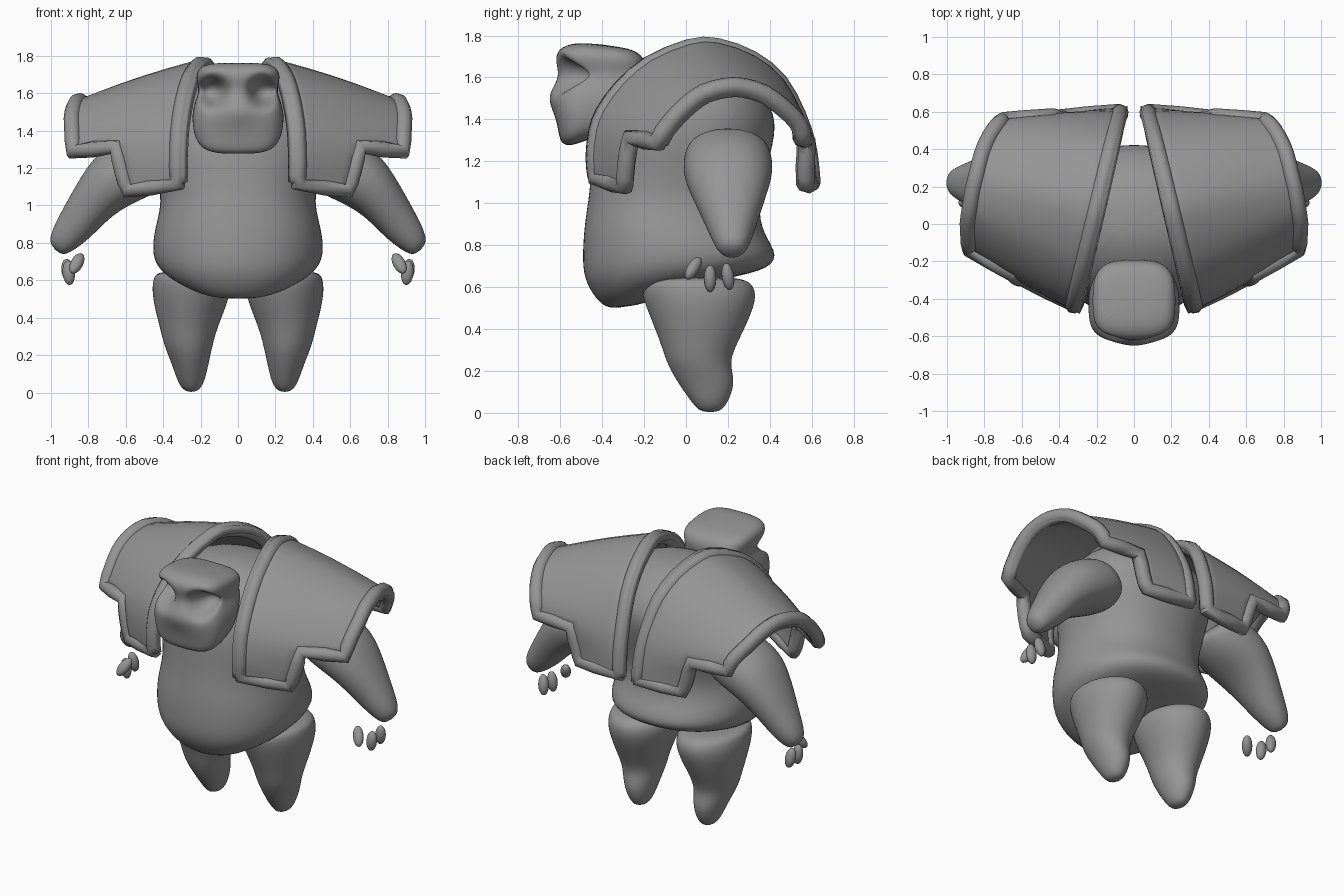
import bpy, bmesh
from math import cos, sin, pi, exp
from mathutils import Vector

cube = bpy.data.objects.get("Cube")
if cube:
    bpy.data.objects.remove(cube, do_unlink=True)

GREY = (0.3, 0.3, 0.3, 1)
grey = bpy.data.materials.new("plain_grey")
grey.use_nodes = True
grey.diffuse_color = GREY
grey.node_tree.nodes["Principled BSDF"].inputs["Base Color"].default_value = GREY


def activate(obj):
    bpy.ops.object.select_all(action='DESELECT')
    obj.select_set(True)
    bpy.context.view_layer.objects.active = obj


def finish(obj, mirror=False):
    obj.data.materials.clear()
    obj.data.materials.append(grey)
    activate(obj)
    bpy.ops.object.shade_smooth_by_angle(angle=pi / 3)
    if mirror:
        obj.modifiers.new("mirror", 'MIRROR').use_mirror_merge = False


def mesh_object(name, bm):
    bmesh.ops.recalc_face_normals(bm, faces=bm.faces)
    mesh = bpy.data.meshes.new(name)
    bm.to_mesh(mesh)
    bm.free()
    obj = bpy.data.objects.new(name, mesh)
    bpy.context.collection.objects.link(obj)
    return obj


def loft(name, rings, square=1.0, segments=20):
    """Skin rings given as (centre, axis a, axis b); square < 1 boxes them."""
    bm = bmesh.new()
    rows = []
    for c, a, b in rings:
        row = []
        for i in range(segments):
            t = 2 * pi * i / segments
            p, q = cos(t), sin(t)
            p = abs(p) ** square * (1 if p > 0 else -1)
            q = abs(q) ** square * (1 if q > 0 else -1)
            row.append(bm.verts.new(Vector(c) + Vector(a) * p + Vector(b) * q))
        rows.append(row)
    for r, s in zip(rows, rows[1:]):
        for i in range(segments):
            j = (i + 1) % segments
            bm.faces.new((r[i], r[j], s[j], s[i]))
    bm.faces.new(rows[0])
    bm.faces.new(rows[-1])
    obj = mesh_object(name, bm)
    obj.modifiers.new("smooth", 'SUBSURF').levels = 2
    activate(obj)
    bpy.ops.object.modifier_apply(modifier="smooth")
    return obj


def slab(x, rx, front, back, zf, zb):
    """Ring running from front to back, possibly tilted."""
    return ((x, (front + back) / 2, (zf + zb) / 2), (rx, 0, 0),
            (0, (back - front) / 2, (zb - zf) / 2))


# Torso: sagging belly, waist, broad back
finish(loft("torso", [slab(0, *r) for r in (
    (.15, -.36, -.12, .485, .54), (.32, -.43, .14, .535, .635),
    (.435, -.495, .38, .64, .675), (.468, -.5, .455, .76, .745),
    (.45, -.49, .37, .9, .86), (.41, -.465, .35, 1.05, .98),
    (.44, -.455, .385, 1.2, 1.15), (.47, -.44, .435, 1.35, 1.33),
    (.46, -.37, .425, 1.5, 1.45), (.36, -.21, .31, 1.63, 1.6),
    (.15, -.05, .15, 1.685, 1.675))], .9))

# Head: blocky skull with two sunken eye sockets and a snout swelling
head = loft("head", [slab(0, *r) for r in (
    (.13, -.55, -.40, 1.268, 1.33), (.205, -.60, -.35, 1.285, 1.36),
    (.238, -.61, -.3, 1.35, 1.42), (.248, -.63, -.25, 1.45, 1.5),
    (.235, -.635, -.21, 1.53, 1.56), (.205, -.60, -.19, 1.61, 1.62),
    (.228, -.63, -.19, 1.69, 1.67), (.215, -.60, -.22, 1.75, 1.72),
    (.14, -.5, -.3, 1.77, 1.745))], .62, 28)
for v in head.data.vertices:
    if v.co.y < -.4:
        dx, dz = abs(v.co.x) - .135, v.co.z - 1.61
        v.co.y += .14 * exp(-((dx / .07) ** 2 + (dz / .072) ** 2) ** 1.5)
        v.co.y -= .02 * exp(-(v.co.x / .1) ** 2 - ((v.co.z - 1.5) / .07) ** 2)
finish(head)

# Arms: tapered, slanting outwards
finish(loft("arms", [((x, y, z), (.71 * r, 0, .70 * r), (0, ry, 0))
                     for x, y, z, r, ry in (
    (.42, .2, 1.265, .12, .15), (.46, .2, 1.25, .165, .2),
    (.55, .2, 1.2, .182, .215), (.655, .2, 1.14, .168, .215),
    (.76, .205, 1.045, .13, .18), (.865, .215, .9, .108, .12),
    (.945, .22, .805, .078, .085), (.978, .22, .762, .045, .045))], .92), True)

# Legs: heavy thighs tapering to a pointed foot
finish(loft("legs", [slab(x, rx, f, b, z, z) for x, rx, f, b, z in (
    (.25, .03, .07, .16, .002), (.25, .07, .03, .2, .045),
    (.255, .098, -.045, .24, .15), (.265, .128, -.095, .205, .24),
    (.265, .153, -.125, .25, .34), (.255, .195, -.175, .31, .46),
    (.25, .213, -.21, .34, .55), (.25, .205, -.22, .325, .615),
    (.27, .16, -.17, .26, .65))]), True)

# Fingers: loose pebbles below each wrist
for i, (spot, tilt) in enumerate((((.862, .035, .69), (.5, -.5)),
                                  ((.905, .115, .64), (0, .1)),
                                  ((.91, .2, .65), (-.15, .15)))):
    bpy.ops.mesh.primitive_uv_sphere_add(segments=14, ring_count=8)
    finger = bpy.context.object
    finger.name = f"fingers_{i + 1}"
    finger.scale = (.034, .03, .066)
    finger.rotation_euler = (-tilt[0], tilt[1], 0)
    finger.location = spot
    bpy.ops.object.transform_apply(location=True, rotation=True, scale=True)
    finish(finger, True)

# Shoulder armour: arched shell between an inner and an outer edge
INNER = ((-.47, 1.12), (-.48, 1.22), (-.465, 1.35), (-.43, 1.45), (-.34, 1.575),
         (-.2, 1.695), (0, 1.78), (.14, 1.785), (.32, 1.72), (.46, 1.605),
         (.55, 1.44), (.60, 1.3), (.622, 1.18), (.63, 1.09))
OUTER = ((.89, -.125, 1.04), (.9, -.13, 1.15), (.91, -.125, 1.29),
         (.915, -.06, 1.39), (.92, .02, 1.47), (.91, .1, 1.525), (.895, .2, 1.55),
         (.875, .28, 1.55), (.85, .38, 1.52), (.81, .47, 1.455), (.76, .54, 1.385),
         (.73, .56, 1.31), (.72, .53, 1.18), (.72, .52, 1.09))
LAST = len(INNER) - 1
FRONT, BACK = 2, LAST - 2   # rows where the hanging panels begin
HUB = Vector((0, .08, 1.15))


def edge_points(row):
    row = min(max(row, 0), LAST)
    y, z = INNER[row]
    return Vector((.18 - .23 * y, y, z)), Vector(OUTER[row])


def spline_mix(a, b, c, d, t):
    return b + (c - a) * t / 2 + (2 * a - 5 * b + 4 * c - d) * t * t / 2 \
        + (3 * b - a - 3 * c + d) * t ** 3 / 2


def shell(u, row, push=0.0):
    k = int(row)
    stations = [edge_points(k + i) for i in (-1, 0, 1, 2)]
    inner, outer = (spline_mix(*side, row - k) for side in zip(*stations))
    p = inner.lerp(outer, u)
    out = p - HUB
    out.x = 0
    return p + out.normalized() * (push + .015 * sin(pi * u))


def panel_width(row):
    return .64 - .045 * max(FRONT - row, row - BACK, 0)


def rows_between(a, b):
    step = .5 if b > a else -.5
    return [a + step * i for i in range(int(abs(b - a) * 2) + 1)]


bm = bmesh.new()
grid = []
for r in rows_between(0, LAST):
    w = panel_width(r)
    us = [w * i / 4 for i in range(5)] + [w + (1 - w) * i / 3 for i in (1, 2, 3)]
    grid.append([bm.verts.new(shell(u, r)) for u in us])
for r in range(2 * LAST):
    for c in range(7):
        if c < 4 or 2 * FRONT <= r < 2 * BACK:
            bm.faces.new((grid[r][c], grid[r][c + 1], grid[r + 1][c + 1], grid[r + 1][c]))
bmesh.ops.delete(bm, geom=[v for v in bm.verts if not v.link_faces], context='VERTS')
armor = mesh_object("shoulder_armor", bm)
# Make the faces point away from the body before thickening inwards
if sum(f.normal.dot(f.center - HUB) for f in armor.data.polygons) < 0:
    armor.data.flip_normals()
thick = armor.modifiers.new("thickness", 'SOLIDIFY')
thick.thickness, thick.offset = .05, -1
finish(armor, True)

# Rolled rim following the stepped border of the armour
LO, HI = .055, .95
mid = lambda row: panel_width(row) - .055
path = [(LO, r) for r in rows_between(0, LAST)]
path += [(.3, LAST)] + [(mid(r), r) for r in rows_between(LAST, BACK)]
path += [(.78, BACK)] + [(HI, r) for r in rows_between(BACK, FRONT)]
path += [(.78, FRONT)] + [(mid(r), r) for r in rows_between(FRONT, 0)]
path += [(.3, 0)]
curve = bpy.data.curves.new("armor_rim", 'CURVE')
curve.dimensions = '3D'
curve.bevel_depth = .045
curve.bevel_resolution = 2
spline = curve.splines.new('POLY')
spline.points.add(len(path) - 1)
for point, (u, r) in zip(spline.points, path):
    point.co = (*shell(u, r, -.03 + .02 * u), 1)
spline.use_cyclic_u = True
rim = bpy.data.objects.new("armor_rim", curve)
bpy.context.collection.objects.link(rim)
activate(rim)
bpy.ops.object.convert(target='MESH')
finish(bpy.context.object, True)
